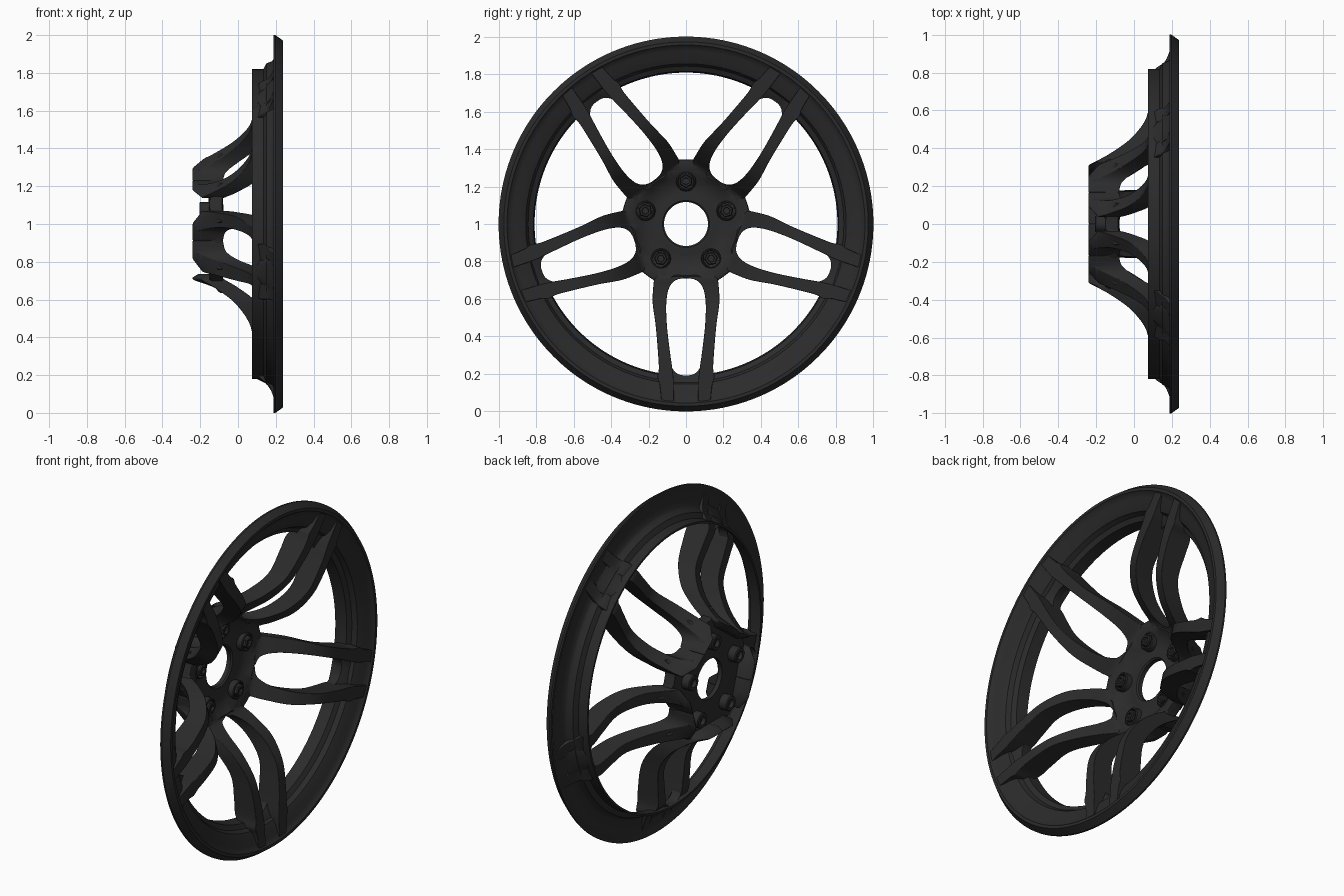
import bpy, bmesh, math
from mathutils import Vector

if "Cube" in bpy.data.objects:
    bpy.data.objects.remove(bpy.data.objects["Cube"], do_unlink=True)

paint = bpy.data.materials.new("satin_black")
paint.use_nodes = True
BLACK = (0.024, 0.024, 0.025, 1)
paint.diffuse_color = BLACK
bsdf = paint.node_tree.nodes["Principled BSDF"]
bsdf.inputs["Base Color"].default_value = BLACK
bsdf.inputs["Roughness"].default_value = 0.6

CENTRE = Vector((0, 0, 1))
PAIRS = [math.radians(54 + 72 * k) for k in range(5)]
BOLTS = [math.radians(18 + 72 * k) for k in range(5)]


def finish(name, bm, bevel=0, angle=35):
    """Turn a bmesh into a smooth shaded, painted object."""
    bmesh.ops.recalc_face_normals(bm, faces=bm.faces)
    mesh = bpy.data.meshes.new(name)
    bm.to_mesh(mesh)
    bm.free()
    obj = bpy.data.objects.new(name, mesh)
    bpy.context.collection.objects.link(obj)
    mesh.materials.append(paint)
    bpy.ops.object.select_all(action="DESELECT")
    obj.select_set(True)
    bpy.context.view_layer.objects.active = obj
    if bevel:
        mod = obj.modifiers.new("soft_edges", "BEVEL")
        mod.width, mod.segments = bevel, 3
        mod.limit_method, mod.angle_limit = "ANGLE", math.radians(50)
    bpy.ops.object.shade_smooth_by_angle(angle=math.radians(angle))


def polar(x, r, a, t=0.0):
    """Point at axial x, distance r along angle a, offset t sideways."""
    return CENTRE + Vector((x, r * math.cos(a) - t * math.sin(a),
                            r * math.sin(a) + t * math.cos(a)))


def skin(bm, rings, close=False):
    """Bridge equal rings of vertices; close the loop or cap the ends."""
    n = len(rings[0])
    pairs = list(zip(rings, rings[1:]))
    if close:
        pairs.append((rings[-1], rings[0]))
    for p, q in pairs:
        for i in range(n):
            j = (i + 1) % n
            bm.faces.new((p[i], p[j], q[j], q[i]))
    if not close:
        bm.faces.new(rings[0])
        bm.faces.new(rings[-1])


def lathe(name, profile, radius=lambda a, r: r, steps=160):
    bm = bmesh.new()
    rings = []
    for k in range(steps):
        a = math.tau * k / steps
        rings.append([bm.verts.new(polar(x, radius(a, r), a)) for x, r in profile])
    skin(bm, rings, close=True)
    finish(name, bm)


def spline(rows, steps):
    """Catmull-Rom interpolation through rows of values."""
    out = []
    for i in range(len(rows) - 1):
        p = [rows[max(0, min(len(rows) - 1, i + d))] for d in (-1, 0, 1, 2)]
        for s in range(steps):
            u = s / steps
            out.append([0.5 * (2 * b + (c - a) * u + (2 * a - 5 * b + 4 * c - d) * u * u
                               + (3 * b - a - 3 * c + d) * u ** 3)
                        for a, b, c, d in zip(*p)])
    return out + [list(rows[-1])]


# Rim: thin stepped barrel with a flared outer lip
lathe("rim", [(0.075, 0.82), (0.135, 0.82), (0.15, 0.85), (0.18, 0.862), (0.19, 0.875),
              (0.196, 0.92), (0.198, 0.965), (0.188, 0.985),
              (0.188, 1.0), (0.198, 1.0), (0.237, 0.972), (0.237, 0.955),
              (0.226, 0.945), (0.216, 0.925), (0.206, 0.89), (0.187, 0.855), (0.16, 0.842),
              (0.145, 0.815), (0.075, 0.808)])


# Hub: dished plate that swells towards each bolt, with a bore
def hub_radius(a, r):
    if r < 0.26:
        return r
    off = abs((a - BOLTS[0] + math.pi / 5) % (math.tau / 5) - math.pi / 5)
    blend = min(1, max(0, (math.radians(26) - off) / math.radians(14)))
    return r + 0.055 * blend * blend * (3 - 2 * blend)


lathe("hub", [(-0.155, 0.117), (-0.13, 0.117), (-0.122, 0.125), (-0.122, 0.16),
              (-0.125, 0.175), (-0.115, 0.23), (-0.095, 0.258), (-0.08, 0.275),
              (-0.085, 0.287), (-0.10, 0.29), (-0.15, 0.285), (-0.155, 0.255)], hub_radius)

# Spoke pairs: r, inner edge, outer edge, front x, inner back x, outer back x
SPOKE = [(0.265, 0.0, 0.13, -0.092, -0.21, -0.15),
         (0.285, 0.0, 0.16, -0.08, -0.24, -0.18),
         (0.30, 0.055, 0.17, -0.062, -0.225, -0.185),
         (0.34, 0.09, 0.175, 0.005, -0.12, -0.12),
         (0.42, 0.105, 0.178, 0.105, -0.015, -0.015),
         (0.54, 0.102, 0.162, 0.183, 0.066, 0.066),
         (0.68, 0.086, 0.15, 0.212, 0.078, 0.078),
         (0.77, 0.073, 0.145, 0.22, 0.082, 0.082),
         (0.82, 0.067, 0.152, 0.223, 0.12, 0.12),
         (0.86, 0.066, 0.14, 0.225, 0.165, 0.165),
         (0.955, 0.064, 0.13, 0.23, 0.2, 0.2)]
for n, a in enumerate(PAIRS):
    for side, label in ((-1, "a"), (1, "b")):
        bm = bmesh.new()
        rings = []
        for r, t0, t1, front, back, back_out in spline(SPOKE, 5):
            t0 = max(t0, 0)
            corners = ((front, t0), (front, t1), (back_out, t1),
                       (back, (t0 + t1) / 2), (back, t0))
            rings.append([bm.verts.new(polar(x, r, a, side * t)) for x, t in corners])
        skin(bm, rings)
        finish(f"spoke_{n + 1}{label}", bm, bevel=0.012)

    # Floor between the two spokes where they meet the rim
    bm = bmesh.new()
    rings = []
    for k in range(13):
        t = -0.08 + 0.16 * k / 12
        sag = 0.05 * (abs(t) / 0.08) ** 3
        rings.append([bm.verts.new(polar(x, r, a, t)) for x, r in
                      ((0.085, 0.812 - sag), (0.14, 0.808 - sag), (0.185, 0.87),
                       (0.188, 0.90), (0.15, 0.845))])
    skin(bm, rings)
    finish(f"spoke_end_web_{n + 1}", bm)

# Fillets that flow from the hub swell into neighbouring spokes
for n, a in enumerate(BOLTS):
    bm = bmesh.new()
    rings = []
    for k in range(17):
        t = -0.11 + 0.22 * k / 16
        bend = abs(t) / 0.11
        top = 0.342 + 0.035 * bend ** 2.5
        lift = 0.055 * bend ** 2
        rings.append([bm.verts.new(polar(x, r, a, t)) for x, r in
                      ((-0.088, 0.285), (-0.085 + lift, top), (-0.15 + lift, top),
                       (-0.15, 0.285))])
    skin(bm, rings)
    finish(f"hub_fillet_{n + 1}", bm, bevel=0.008)


# Bolts: raised seat ring, hex head with a socket, and a rear boss
def turned(name, profile, a, sides, angle=35):
    bm = bmesh.new()
    rings = [[bm.verts.new(polar(x, 0.228 + r * math.cos(math.tau * k / sides), a,
                                 r * math.sin(math.tau * k / sides)))
              for k in range(sides)] for x, r in profile]
    skin(bm, rings)
    finish(name, bm, angle=angle)


for n, a in enumerate(BOLTS):
    turned(f"bolt_seat_{n + 1}", [(-0.13, 0.054), (-0.092, 0.052), (-0.088, 0.047),
                                  (-0.088, 0.043), (-0.108, 0.041)], a, 32)
    turned(f"bolt_head_{n + 1}", [(-0.12, 0.036), (-0.082, 0.036), (-0.076, 0.031),
                                  (-0.076, 0.02), (-0.09, 0.018)], a, 6, 20)
    turned(f"bolt_boss_{n + 1}", [(-0.14, 0.045), (-0.20, 0.045), (-0.205, 0.04),
                                  (-0.205, 0.024), (-0.185, 0.022)], a, 32)
